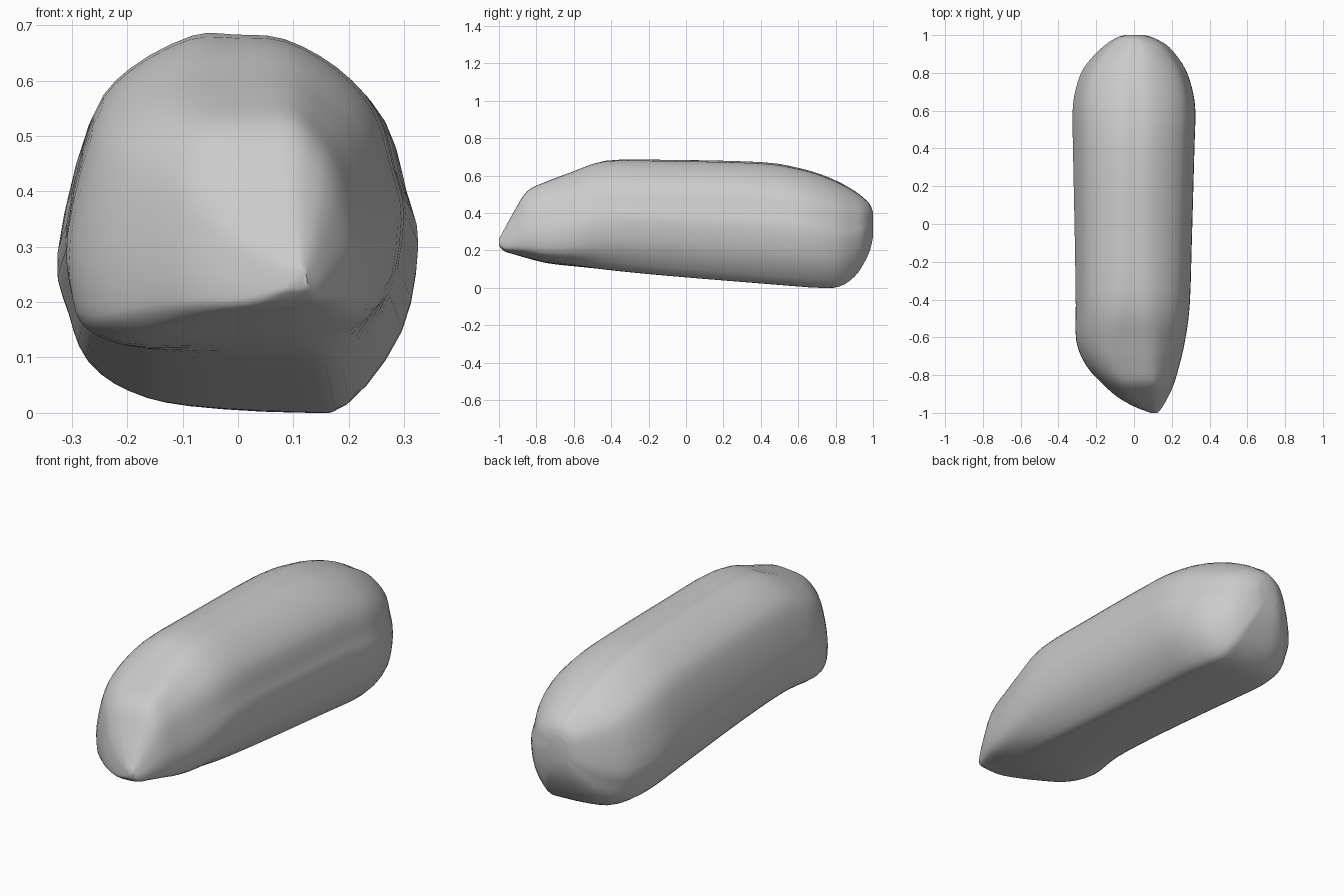
import bpy
import bmesh
from mathutils import Vector

if "Cube" in bpy.data.objects:
    bpy.data.objects.remove(bpy.data.objects["Cube"])

# Rounded boulder section in a unit box (u across x, v up z)
ROUND = [(.38, 1), (.5, 1), (.64, .985), (.8, .9), (.92, .77), (.97, .6), (1, .46), (.955, .22),
         (.81, .02), (.67, 0), (.35, .02), (.19, .06), (.08, .14), (.03, .27), (0, .43), (.08, .76), (.19, .9)]
# Blunter section for the chiselled front end
BLUNT = [(.3, .97), (.5, 1), (.7, 1), (.82, .9), (.9, .77), (.96, .58), (1, .35), (.96, .12),
         (.8, .05), (.65, .02), (.4, 0), (.16, 0), (.04, .05), (0, .14), (0, .38), (.07, .72), (.17, .88)]

# Stations: y, x min, x max, z min, z max, bluntness
STATIONS = [
    (-1.0, .09, .125, .225, .26, 1),
    (-.97, .01, .15, .195, .315, 1),
    (-.92, -.08, .178, .18, .405, 1),
    (-.85, -.16, .21, .16, .513, 1),
    (-.75, -.25, .24, .134, .563, .95),
    (-.62, -.303, .27, .114, .613, .7),
    (-.43, -.308, .295, .095, .677, .2),
    (-.1, -.313, .306, .066, .679, 0),
    (.4, -.323, .32, .025, .667, 0),
    (.6, -.325, .325, .009, .636, 0),
    (.72, -.307, .307, .001, .602, 0),
    (.82, -.27, .272, .008, .56, 0),
    (.9, -.205, .218, .06, .515, 0),
    (.95, -.15, .17, .13, .478, 0),
    (.985, -.095, .105, .205, .442, 0),
    (1.0, -.05, .055, .275, .4, 0),
]


def spline(points, closed, steps):
    """Catmull-Rom resampling of a list of vectors."""
    n = len(points)
    at = (lambda i: points[i % n]) if closed else (lambda i: points[max(0, min(n - 1, i))])
    out = []
    for i in range(n if closed else n - 1):
        a, b, c, d = at(i - 1), at(i), at(i + 1), at(i + 2)
        for k in range(steps):
            t = k / steps
            out.append(.5 * (2 * b + (c - a) * t + (2 * a - 5 * b + 4 * c - d) * t**2
                             + (3 * b - a - 3 * c + d) * t**3))
    return out if closed else out + [points[-1]]


# Loft the sections along y
bm = bmesh.new()
rings = []
round_pts = spline([Vector(p) for p in ROUND], True, 3)
blunt_pts = spline([Vector(p) for p in BLUNT], True, 3)
for y, x0, x1, z0, z1, w in spline([Vector(s) for s in STATIONS], False, 3):
    ring = []
    for r, b in zip(round_pts, blunt_pts):
        p = r.lerp(b, w)
        ring.append(bm.verts.new((x0 + p.x * (x1 - x0), y, max(0, z0 + p.y * (z1 - z0)))))
    rings.append(ring)
for a, b in zip(rings, rings[1:]):
    for i in range(len(a)):
        j = (i + 1) % len(a)
        bm.faces.new((a[i], a[j], b[j], b[i]))
bm.faces.new(rings[0])
bm.faces.new(rings[-1])
bmesh.ops.recalc_face_normals(bm, faces=bm.faces)

# Boulder object
mesh = bpy.data.meshes.new("boulder")
bm.to_mesh(mesh)
bm.free()
boulder = bpy.data.objects.new("boulder", mesh)
bpy.context.collection.objects.link(boulder)
bpy.context.view_layer.objects.active = boulder
boulder.select_set(True)
bpy.ops.object.shade_smooth_by_angle(angle=.8)
